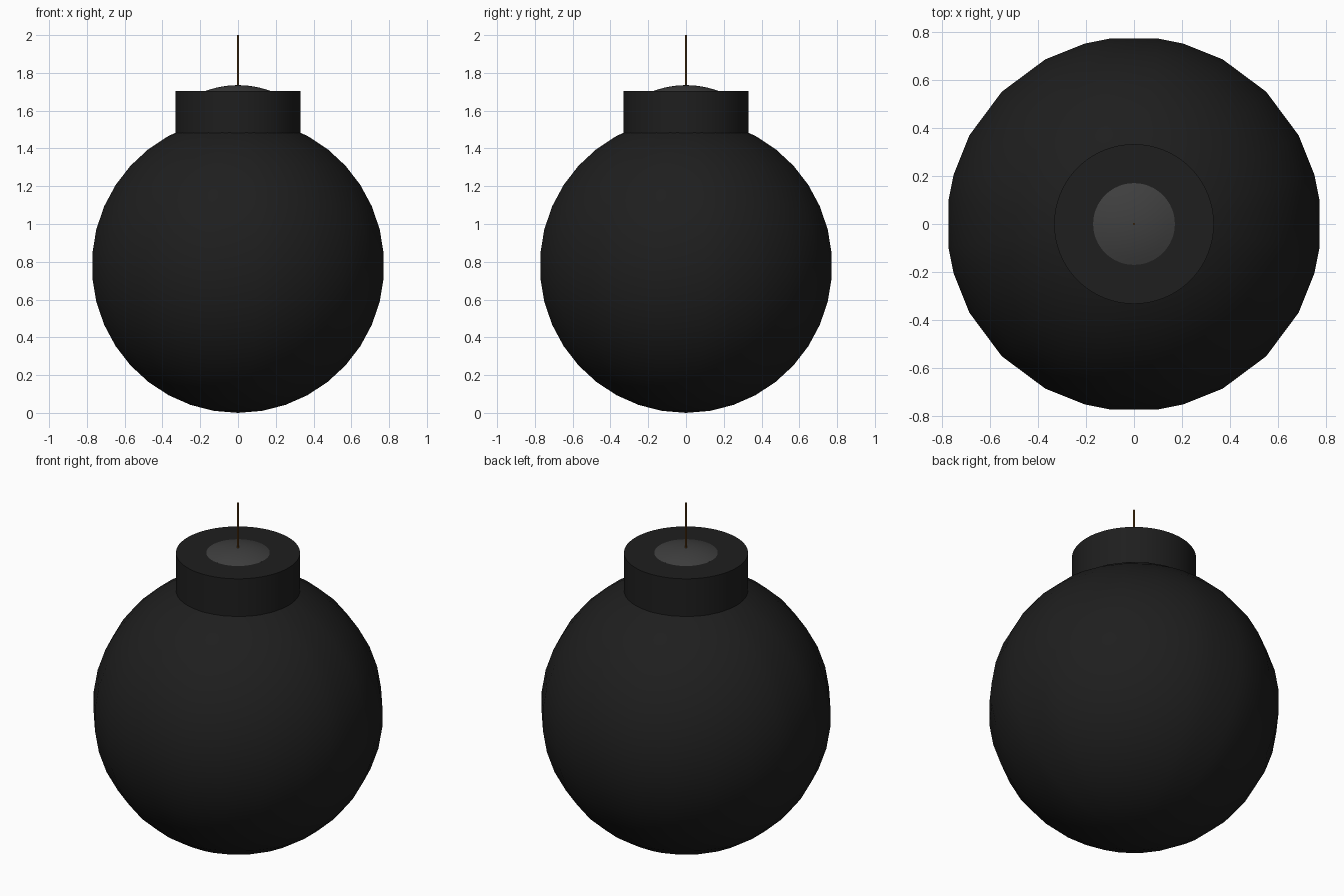
import bpy, bmesh
from math import sin, cos, pi, radians, sqrt

if "Cube" in bpy.data.objects:
    bpy.data.objects.remove(bpy.data.objects["Cube"])


def material(name, rgb):
    m = bpy.data.materials.new(name)
    m.diffuse_color = (*rgb, 1)
    m.use_nodes = True
    m.node_tree.nodes["Principled BSDF"].inputs["Base Color"].default_value = m.diffuse_color
    return m


def lathe(name, profile, angles, mat):
    """Revolve (radius, z) points around z; radius 0 becomes a pole."""
    bm = bmesh.new()
    rings = []
    for r, z in profile:
        if r < 1e-6:
            rings.append([bm.verts.new((0, 0, z))] * len(angles))
        else:
            rings.append([bm.verts.new((r * cos(a), r * sin(a), z)) for a in angles])
    n = len(angles)
    for lo, hi in zip(rings, rings[1:]):
        for i in range(n):
            j = (i + 1) % n
            bm.faces.new(list(dict.fromkeys((lo[i], lo[j], hi[j], hi[i]))))
    bmesh.ops.recalc_face_normals(bm, faces=bm.faces)
    mesh = bpy.data.meshes.new(name)
    bm.to_mesh(mesh)
    bm.free()
    mesh.materials.append(mat)
    ob = bpy.data.objects.new(name, mesh)
    bpy.context.collection.objects.link(ob)
    bpy.ops.object.select_all(action='DESELECT')
    ob.select_set(True)
    bpy.context.view_layer.objects.active = ob
    bpy.ops.object.shade_smooth_by_angle(angle=radians(35))
    return ob


def even(n):
    return [2 * pi * i / n for i in range(n)]


black = material("black_iron", (0.013, 0.013, 0.013))
grey = material("dark_grey", (0.05, 0.05, 0.05))
brown = material("brown_cord", (0.18, 0.075, 0.012))

# Round body: 19 bands, uneven segments repeated in each quadrant
R = 0.78
quarter = [7.2, 15.2, 28.3, 45, 61.7, 74.8, 82.8]
body_angles = [radians(90 * q + a) for q in range(4) for a in quarter]
body_profile = [(R * sin(pi * i / 19), R - R * cos(pi * i / 19)) for i in range(20)]
lathe("body", body_profile, body_angles, black)

# Neck collar
lathe("neck", [(0, 1.40), (0.332, 1.40), (0.332, 1.705), (0, 1.705)], even(64), black)

# Shallow domed plug in the neck
D = 0.497
dome = []
for i in range(7):
    r = 0.17 * (1 - i / 6)
    dome.append((r, 1.735 - D + sqrt(D * D - r * r)))
lathe("plug", [(0, 1.69), (0.17, 1.69)] + dome, even(48), grey)

# Thin fuse
lathe("fuse", [(0, 1.70), (0.005, 1.70), (0.005, 2.0), (0, 2.0)], even(12), brown)
